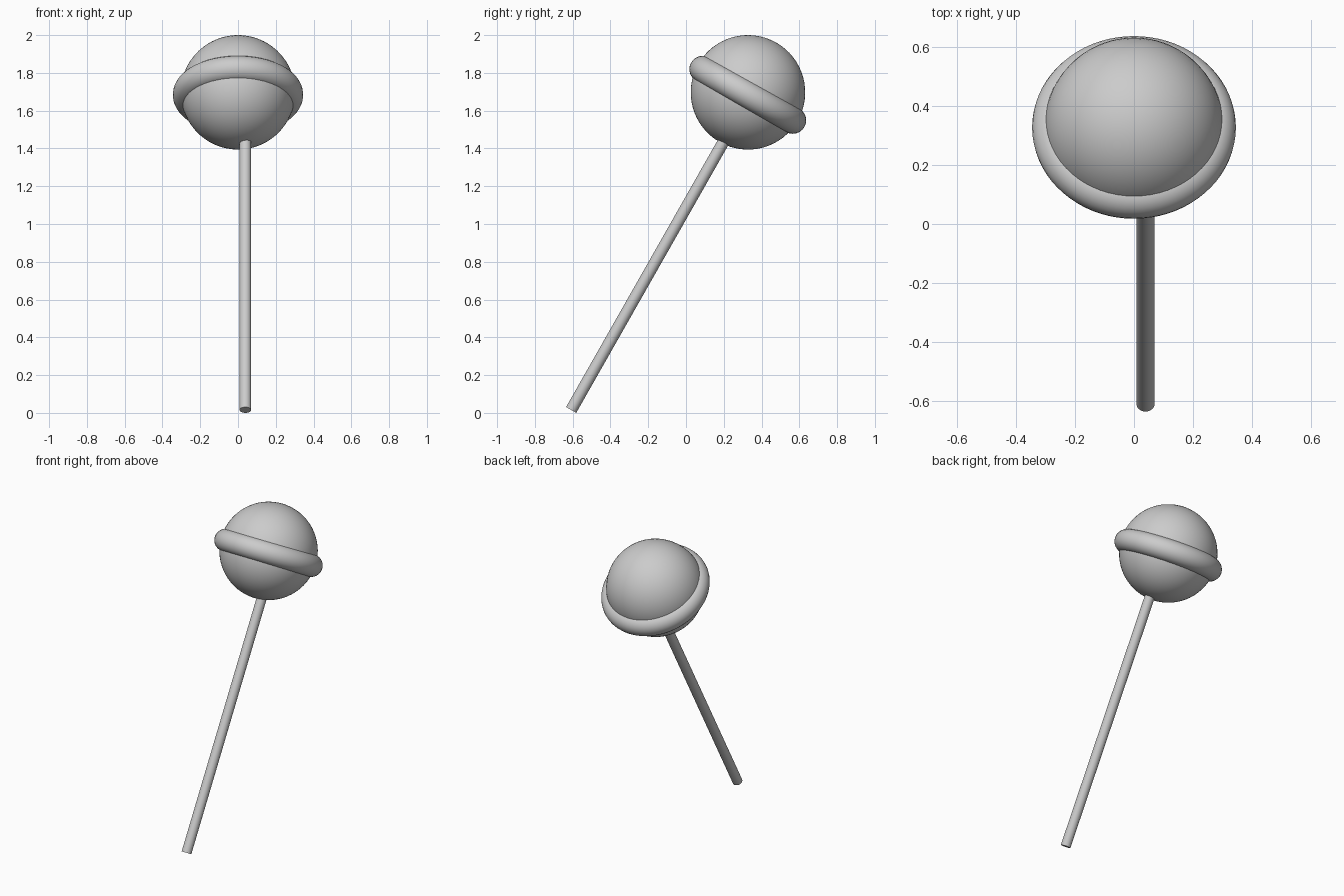
import bpy, math
from mathutils import Matrix, Vector

cube = bpy.data.objects.get("Cube")
if cube:
    bpy.data.objects.remove(cube, do_unlink=True)

grey = bpy.data.materials.new("plain grey")
grey.use_nodes = True
colour = (0.6, 0.6, 0.6, 1)
grey.diffuse_color = colour
grey.node_tree.nodes["Principled BSDF"].inputs["Base Color"].default_value = colour


def finish(name):
    ob = bpy.context.object
    ob.name = name
    ob.data.materials.append(grey)
    bpy.ops.object.shade_smooth_by_angle(angle=math.radians(40))
    return ob


tilt = -math.radians(29.6)

# Candy ball
bpy.ops.mesh.primitive_uv_sphere_add(segments=64, ring_count=32, radius=0.303,
                                     location=(0, 0.328, 1.697), rotation=(tilt, 0, 0))
finish("candy_ball")

# Raised band around the ball
bpy.ops.mesh.primitive_torus_add(major_segments=72, minor_segments=24,
                                 major_radius=0.274, minor_radius=0.071,
                                 location=(0, 0.327, 1.684), rotation=(tilt, 0, 0))
finish("candy_band")

# Stick, its top buried in the ball
length = 1.75
foot = Vector((0.039, -0.608, 0.0155))
axis = Matrix.Rotation(tilt, 3, 'X') @ Vector((0, 0, 1))
bpy.ops.mesh.primitive_cylinder_add(vertices=32, radius=0.031, depth=length,
                                    location=foot + axis * length / 2, rotation=(tilt, 0, 0))
finish("stick")
